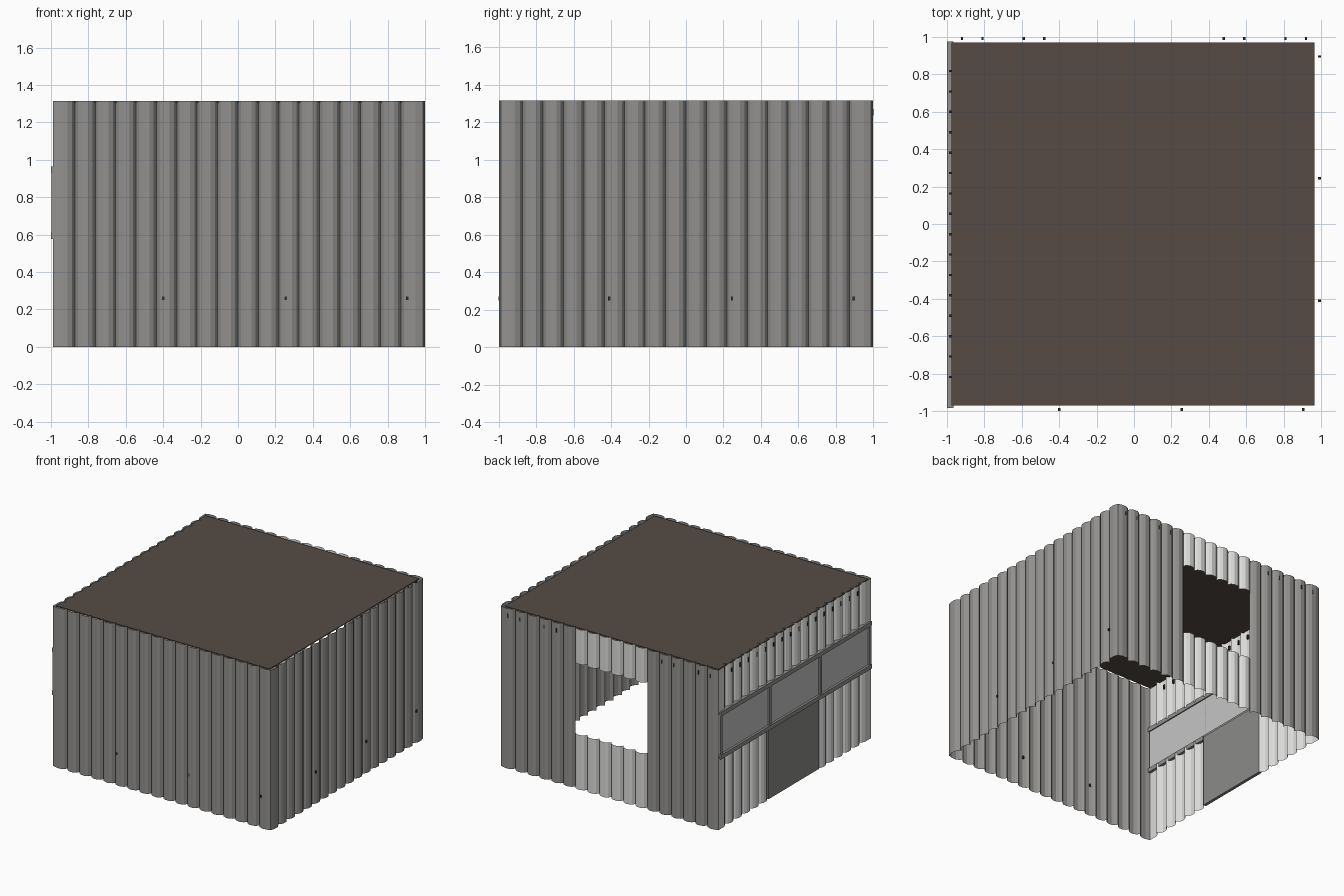
import bpy, bmesh, math
from mathutils import Matrix, Vector

if "Cube" in bpy.data.objects:
    bpy.data.objects.remove(bpy.data.objects["Cube"])

P = 0.109          # log spacing, 18 logs per side
H = 1.315          # wall height


def material(name, r, g, b):
    m = bpy.data.materials.new(name)
    m.diffuse_color = (r, g, b, 1)
    m.use_nodes = True
    m.node_tree.nodes["Principled BSDF"].inputs["Base Color"].default_value = m.diffuse_color
    return m


DARK = material("dark grey", 0.29, 0.285, 0.275)
LIGHT = material("light grey", 0.72, 0.72, 0.71)
PANEL = material("panel grey", 0.56, 0.56, 0.56)
DOOR = material("door grey", 0.26, 0.26, 0.255)
BROWN = material("roof brown", 0.092, 0.071, 0.059)
BLACK = material("slot black", 0.03, 0.03, 0.03)


def finish(name, bm, mat):
    me = bpy.data.meshes.new(name)
    bm.to_mesh(me)
    bm.free()
    me.materials.append(mat)
    ob = bpy.data.objects.new(name, me)
    bpy.context.collection.objects.link(ob)
    return ob


def boxes(name, mat, spans):
    """One object of boxes, each given as (x0, x1, y0, y1, z0, z1)."""
    bm = bmesh.new()
    for x0, x1, y0, y1, z0, z1 in spans:
        c = Vector((x0 + x1, y0 + y1, z0 + z1)) / 2
        m = Matrix.Translation(c) @ Matrix.Diagonal((x1 - x0, y1 - y0, z1 - z0, 1))
        bmesh.ops.create_cube(bm, size=1, matrix=m)
    return finish(name, bm, mat)


def log_profile(k):
    """Points (along wall, distance from centre) of log k."""
    corner = [(0.872, 0.965), (0.887, 0.987), (0.912, 0.999), (0.95, 0.999), (0.988, 0.988)]
    if k == 17:
        return corner
    if k == 0:
        return [(-t, r) for t, r in reversed(corner)]
    mid = (k - 8.5) * P
    return [(mid + f * P, r) for f, r in
            ((-0.5, 0.965), (-0.36, 0.987), (-0.15, 0.999), (0.15, 0.999), (0.36, 0.987), (0.5, 0.965))]


def wall(name, turn, first, last, z0, z1, mat, inset=0.0):
    """Sheet of half-round logs on one side, turned about z in quarter turns."""
    pts = []
    for k in range(first, last):
        pts += log_profile(k)[(1 if pts else 0):]
    rot = Matrix.Rotation(turn * math.pi / 2, 4, 'Z')
    bm = bmesh.new()
    rows = []
    for z in (z0, z1):
        rows.append([bm.verts.new(rot @ Vector((t, -(r - (inset if abs(t) < 0.98 else 0)), z)))
                     for t, r in pts])
    lo, hi = rows
    for i in range(len(pts) - 1):
        bm.faces.new((lo[i], lo[i + 1], hi[i + 1], hi[i]))
    return finish(name, bm, mat)


# Plain log walls
wall("front_wall", 0, 0, 18, 0, H, DARK)
wall("right_wall", 1, 0, 18, 0, H, DARK)

# Back wall with a central opening
wall("back_wall_a", 2, 0, 6, 0, H, DARK)
wall("back_wall_b", 2, 12, 18, 0, H, DARK)
wall("back_opening_sill", 2, 6, 12, 0, 0.45, LIGHT)
wall("back_opening_header", 2, 6, 12, 1.03, H, LIGHT)

# Left wall with window band and door
wall("left_lower_a", 3, 0, 6, 0, 0.6, LIGHT, 0.012)
wall("left_lower_b", 3, 12, 18, 0, 0.6, LIGHT, 0.012)
wall("left_upper", 3, 0, 18, 0.945, H, LIGHT, 0.012)
boxes("window_panels", PANEL, [(-0.982, -0.974, -0.975, 0.975, 0.6, 0.945)])
boxes("window_rails", DARK, [(-1, -0.965, -0.985, 0.975, z, z + 0.035) for z in (0.578, 0.93)])
boxes("window_posts", DARK, [(-0.996, -0.974, y - 0.012, y + 0.012, 0.6, 0.94)
                             for y in (-0.97, -0.327, 0.327, 0.96)])
boxes("door", DOOR, [(-0.98, -0.955, -0.327, 0.327, 0.0, 0.59)])

# Flat roof
boxes("roof", BROWN, [(-0.975, 0.965, -0.97, 0.97, 1.304, 1.311)])

# Small dark slots in the logs
s = 0.006
slots = [(x - s, x + s, 0.985, 1.0, 1.235, 1.27)
         for x in (0.92, 0.81, 0.59, 0.48, -0.48, -0.59, -0.81, -0.92)]
slots += [(-0.99, -0.975, (k - 8.5) * P - s, (k - 8.5) * P + s, 1.235, 1.27) for k in range(1, 17)]
slots += [(x - s, x + s, -1.0, -0.985, 0.25, 0.27) for x in (-0.4, 0.255, 0.905)]
slots += [(0.985, 1.0, y - s, y + s, 0.25, 0.27) for y in (-0.41, 0.245, 0.895)]
boxes("log_slots", BLACK, slots)
